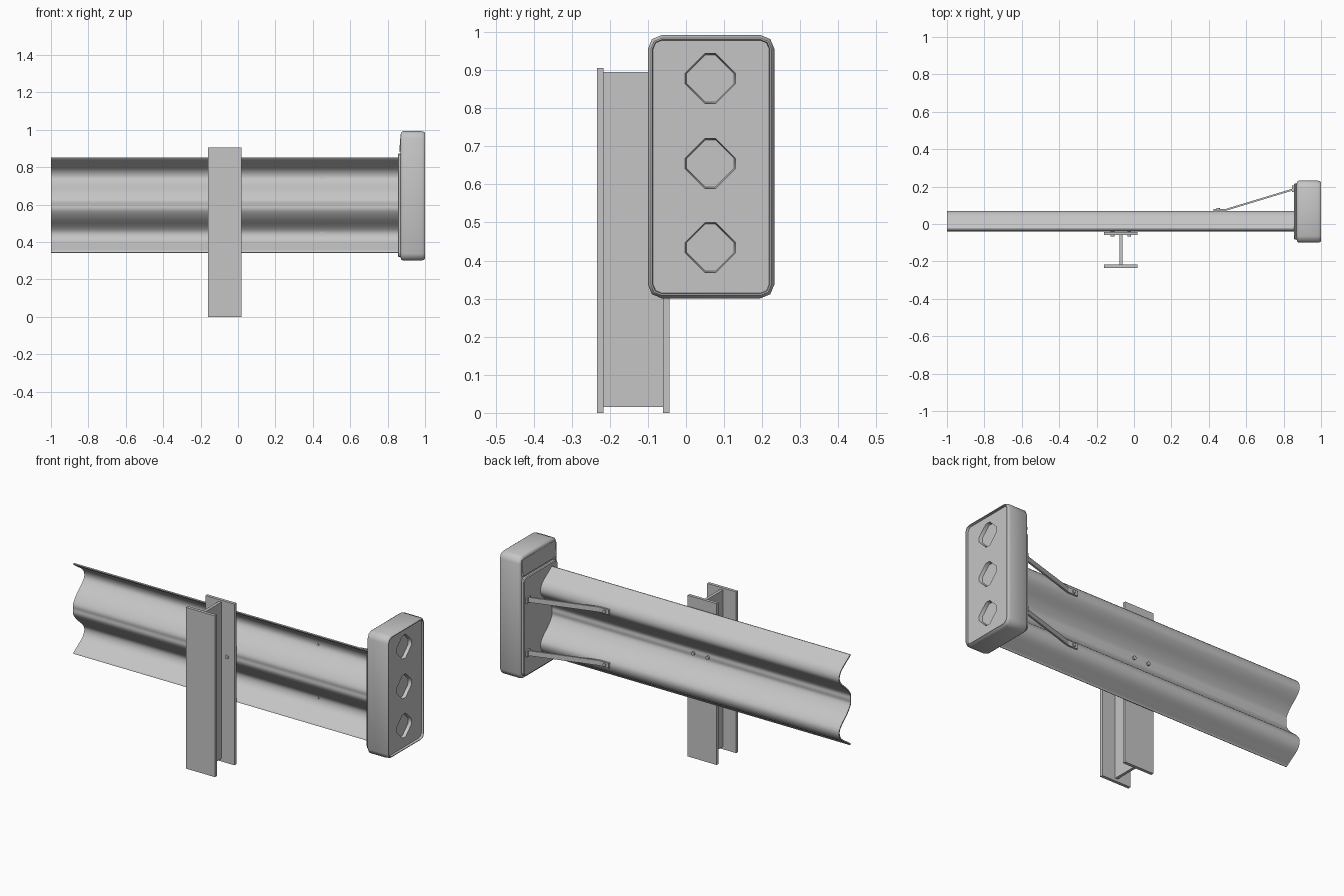
import bpy, bmesh, math
from mathutils import Vector

old = bpy.data.objects.get("Cube")
if old:
    bpy.data.objects.remove(old, do_unlink=True)

steel = bpy.data.materials.new("galvanised_grey")
steel.use_nodes = True
GREY = (0.56, 0.56, 0.56, 1)
steel.diffuse_color = GREY
steel.node_tree.nodes["Principled BSDF"].inputs["Base Color"].default_value = GREY


def make(name, bm):
    bmesh.ops.recalc_face_normals(bm, faces=bm.faces)
    mesh = bpy.data.meshes.new(name)
    bm.to_mesh(mesh)
    bm.free()
    mesh.materials.append(steel)
    ob = bpy.data.objects.new(name, mesh)
    bpy.context.collection.objects.link(ob)
    return ob


def activate(ob):
    bpy.ops.object.select_all(action='DESELECT')
    ob.select_set(True)
    bpy.context.view_layer.objects.active = ob


def smooth(ob, degrees=35):
    activate(ob)
    bpy.ops.object.shade_smooth_by_angle(angle=math.radians(degrees))


def box(name, x, y, z):
    bm = bmesh.new()
    bmesh.ops.create_cube(bm, size=1)
    for v in bm.verts:
        v.co = [a + (b - a) * (c + 0.5) for (a, b), c in zip((x, y, z), v.co)]
    return make(name, bm)


def loft(name, rings):
    """Skin a list of equal rings and cap both ends."""
    bm = bmesh.new()
    loops = [[bm.verts.new(p) for p in ring] for ring in rings]
    n = len(loops[0])
    for a, b in zip(loops, loops[1:]):
        for i in range(n):
            j = (i + 1) % n
            bm.faces.new((a[i], a[j], b[j], b[i]))
    bm.faces.new(loops[0])
    bm.faces.new(loops[-1])
    return make(name, bm)


def rounded(x, y, z, inset, radius=0.036):
    """Rounded rectangle in the YZ plane, two segments per corner."""
    r = max(radius - inset, 0.006)
    y0, y1 = y[0] + inset + r, y[1] - inset - r
    z0, z1 = z[0] + inset + r, z[1] - inset - r
    ring = []
    for k, (cy, cz) in enumerate(((y1, z1), (y0, z1), (y0, z0), (y1, z0))):
        for s in range(3):
            a = math.pi / 2 * (k + s / 2)
            ring.append((x, cy + r * math.cos(a), cz + r * math.sin(a)))
    return ring


def bolt(name, x, z, y0, y1, r=0.01):
    ring = [(r * math.cos(i * math.pi / 6), r * math.sin(i * math.pi / 6)) for i in range(12)]
    ob = loft(name, [[(x + a, y, z + b) for a, b in ring] for y in (y0, y1)])
    smooth(ob)


# Corrugated rail
MID = 0.597
half = [(-0.034, 0), (-0.033, 0.028), (-0.002, 0.07), (0.048, 0.115), (0.067, 0.15),
        (0.052, 0.19), (0.002, 0.227), (-0.026, 0.246), (-0.031, 0.254)]
ctrl = [Vector((y, -z)) for y, z in reversed(half[1:])] + [Vector(p) for p in half]
ctrl = [2 * ctrl[0] - ctrl[1]] + ctrl + [2 * ctrl[-1] - ctrl[-2]]
profile = []
for a, b, c, d in zip(ctrl, ctrl[1:], ctrl[2:], ctrl[3:]):
    for s in range(4):
        t = s / 4
        profile.append(0.5 * (2 * b + (c - a) * t + (2 * a - 5 * b + 4 * c - d) * t * t
                              + (3 * b - a - 3 * c + d) * t ** 3))
profile.append(ctrl[-2])
bm = bmesh.new()
ends = [[bm.verts.new((x, p.x, MID + p.y)) for p in profile] for x in (-1, 0.858)]
for i in range(len(profile) - 1):
    bm.faces.new((ends[0][i], ends[0][i + 1], ends[1][i + 1], ends[1][i]))
rail = make("rail", bm)
thick = rail.modifiers.new("thickness", 'SOLIDIFY')
thick.thickness = 0.007
thick.offset = 0
activate(rail)
bpy.ops.object.modifier_apply(modifier=thick.name)
smooth(rail)

# H-section post
box("post_front_flange", (-0.16, 0.02), (-0.234, -0.217), (0, 0.906))
box("post_rear_flange", (-0.16, 0.02), (-0.06, -0.043), (0, 0.906))
box("post_web", (-0.078, -0.062), (-0.218, -0.059), (0.015, 0.895))
for n, x in enumerate((-0.115, -0.025)):
    bolt(f"post_bolt_{n + 1}", x, MID, -0.068, -0.022)

# Padded end housing with a raised rim and sunken outer panel
Y, Z = (-0.1, 0.232), (0.301, 0.992)
steps = [(0.87, 0.014), (0.873, 0.005), (0.882, 0), (0.982, 0), (0.993, 0.003),
         (1.0, 0.008), (1.0, 0.012), (0.988, 0.014)]
housing = loft("end_housing", [rounded(x, Y, Z, i) for x, i in steps])

# Sunken diamond pockets with clipped corners
for zc in (0.878, 0.655, 0.434):
    clip, reach = 0.014, 0.066
    shape = []
    for k in range(4):
        c, s = math.cos(k * math.pi / 2), math.sin(k * math.pi / 2)
        for side in (-clip, clip):
            shape.append((reach * c - side * s, reach * s + side * c))
    cutter = loft("pocket_cutter", [[(x, 0.064 + a * f, zc + b * f) for a, b in shape]
                                    for x, f in ((0.97, 0.94), (1.006, 1.06))])
    cutter.hide_render = True
    cut = housing.modifiers.new("pocket", 'BOOLEAN')
    cut.operation = 'DIFFERENCE'
    cut.solver = 'EXACT'
    cut.object = cutter
    activate(housing)
    bpy.ops.object.modifier_apply(modifier=cut.name)
    bpy.data.objects.remove(cutter, do_unlink=True)
smooth(housing, 50)

# Mounting plate and sloped panel above it on the inner side
PY = (-0.083, 0.216)
loft("mounting_plate", [rounded(x, PY, (0.32, 0.872), i, 0.02)
                        for x, i in ((0.875, 0), (0.859, 0), (0.855, 0.004))])
slope = [(0.862, 0.884), (0.869, 0.972), (0.88, 0.972), (0.88, 0.884)]
loft("upper_panel", [[(x, y, z) for x, z in slope] for y in PY])

# Two bent braces from rail crests to the housing
path = [(0.425, 0.074), (0.485, 0.074), (0.845, 0.183), (0.86, 0.183)]
for label, zc in (("upper", MID + 0.15), ("lower", MID - 0.15)):
    rings = [[(x, y + dy, zc + dz) for dy, dz in
              ((-0.005, -0.014), (0.005, -0.014), (0.005, 0.014), (-0.005, 0.014))]
             for x, y in path]
    loft(f"{label}_brace", rings)
    bolt(f"{label}_brace_bolt", 0.45, zc, 0.06, 0.086, 0.009)
    box(f"{label}_brace_foot", (0.846, 0.858), (0.17, 0.205), (zc - 0.017, zc + 0.017))
